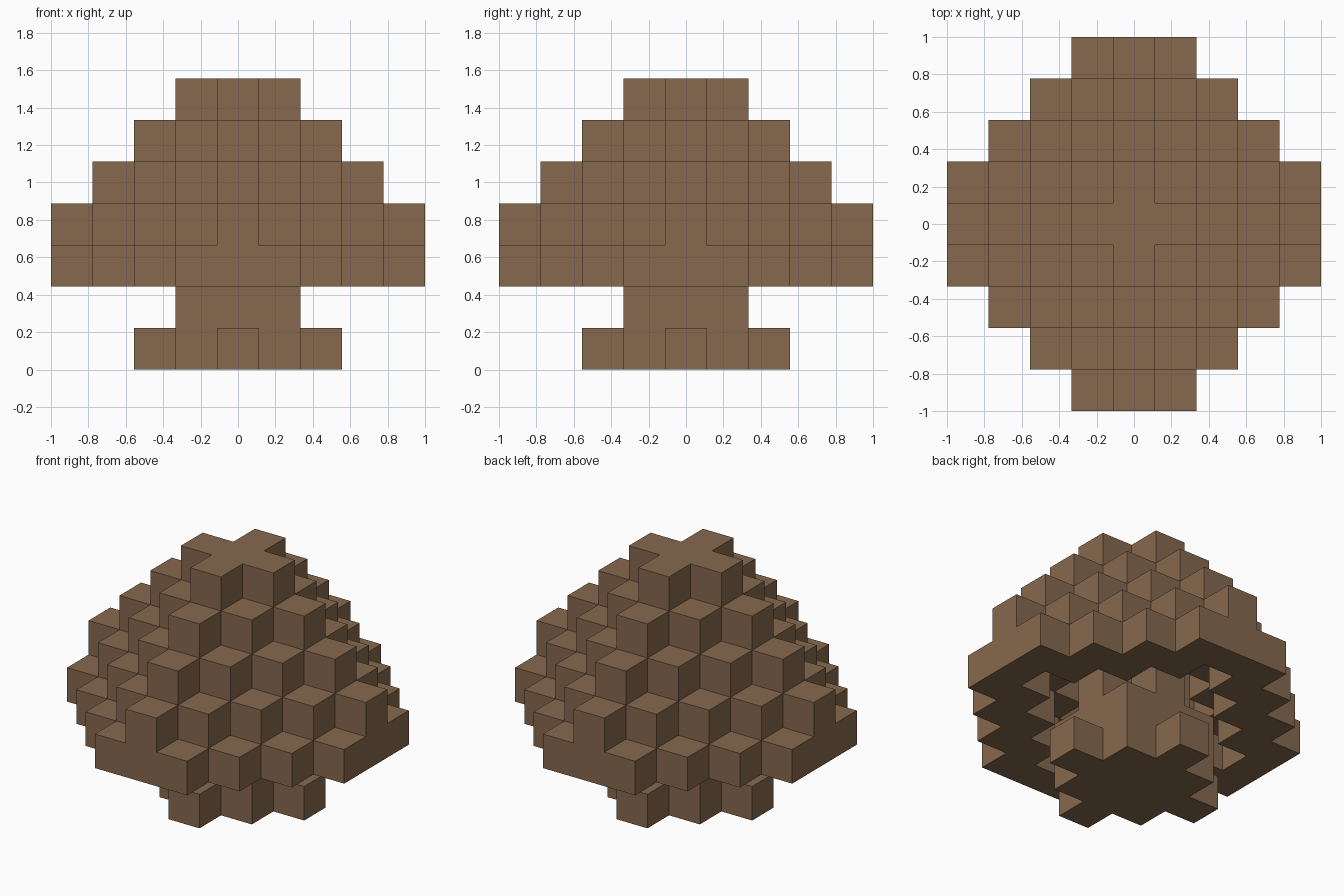
import bpy, bmesh
from mathutils import Vector

cube = bpy.data.objects.get("Cube")
if cube:
    bpy.data.objects.remove(cube, do_unlink=True)

UNIT = 2 / 9  # edge of one block

brown = bpy.data.materials.new("bark_brown")
brown.use_nodes = True
colour = (0.24, 0.14, 0.077, 1)
brown.diffuse_color = colour
bsdf = brown.node_tree.nodes["Principled BSDF"]
bsdf.inputs["Base Color"].default_value = colour
bsdf.inputs["Roughness"].default_value = 0.9


def diamond(level, reach, widest, hole=-1):
    """Blocks of one stepped diamond layer, with an optional diamond hole."""
    span = range(-widest, widest + 1)
    return {(x, y, level) for x in span for y in span
            if hole < abs(x) + abs(y) <= reach}


def build_blocks(name, cells, solid):
    """Skin the blocks, leaving out faces shared with another block."""
    bm = bmesh.new()
    for cell in cells:
        centre = Vector(cell) + Vector((0, 0, 0.5))
        for axis in range(3):
            for sign in (-1, 1):
                n = [0, 0, 0]
                n[axis] = sign
                if tuple(c + d for c, d in zip(cell, n)) in solid:
                    continue
                normal = Vector(n)
                u = Vector((n[2], n[0], n[1]))
                v = normal.cross(u)
                corners = [centre + (normal + u * a + v * b) / 2
                           for a, b in ((-1, -1), (1, -1), (1, 1), (-1, 1))]
                bm.faces.new([bm.verts.new(p * UNIT) for p in corners])
    bmesh.ops.remove_doubles(bm, verts=bm.verts, dist=UNIT / 100)
    mesh = bpy.data.meshes.new(name)
    bm.to_mesh(mesh)
    bm.free()
    mesh.materials.append(brown)
    obj = bpy.data.objects.new(name, mesh)
    bpy.context.collection.objects.link(obj)


# Stem: spread foot, square collar, cross-shaped core inside the cap
stem = diamond(0, 2, 2) | diamond(1, 2, 1)
for level in (2, 3):
    stem |= diamond(level, 1, 1)

# Cap: stepped dome, hollow around the stem in its two lowest layers
cap = diamond(2, 5, 4, hole=3) | diamond(3, 4, 4, hole=2)
for level in (4, 5, 6):
    cap |= diamond(level, 7 - level, 4)

solid = stem | cap
build_blocks("stem", stem, solid)
build_blocks("cap", cap, solid)
